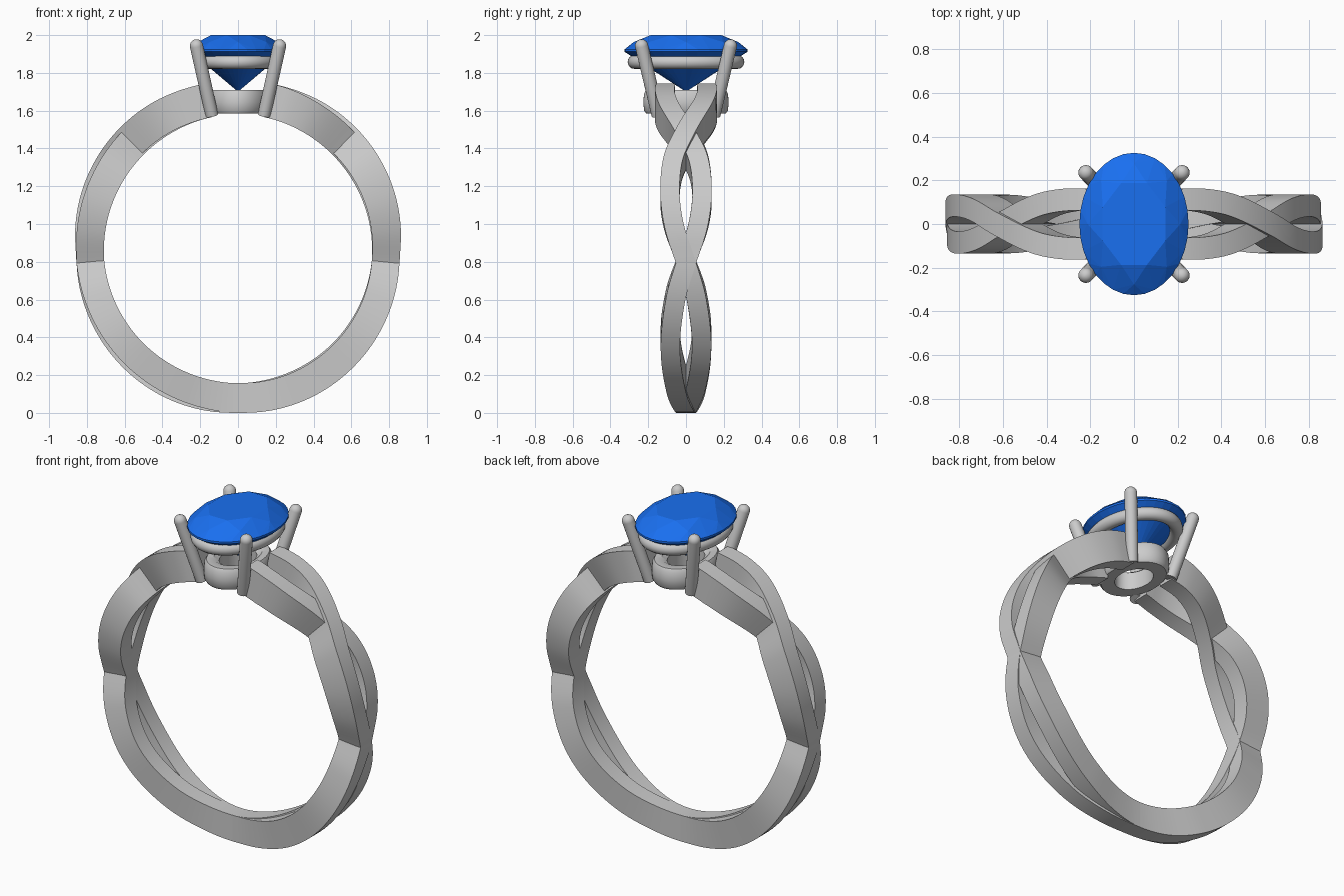
import bpy, bmesh
from math import sin, cos, pi, radians
from mathutils import Vector, Matrix

if "Cube" in bpy.data.objects:
    bpy.data.objects.remove(bpy.data.objects["Cube"])

CZ = 0.868  # height of the ring centre


def finish(name, bm, smooth=True):
    bmesh.ops.recalc_face_normals(bm, faces=bm.faces)
    me = bpy.data.meshes.new(name)
    bm.to_mesh(me)
    bm.free()
    ob = bpy.data.objects.new(name, me)
    bpy.context.collection.objects.link(ob)
    if smooth:
        bpy.ops.object.select_all(action='DESELECT')
        ob.select_set(True)
        bpy.context.view_layer.objects.active = ob
        bpy.ops.object.shade_smooth_by_angle(angle=radians(35))
    return ob


def sweep(bm, rings, closed):
    """Skin a list of closed cross-sections."""
    vs = [[bm.verts.new(p) for p in r] for r in rings]
    n, m = len(vs), len(vs[0])
    for i in range(n if closed else n - 1):
        a, b = vs[i], vs[(i + 1) % n]
        for j in range(m):
            k = (j + 1) % m
            bm.faces.new((a[j], a[k], b[k], b[j]))
    if not closed:
        bm.faces.new(vs[0])
        bm.faces.new(vs[-1])


# weave path of one half strand: angle from top, sideways shift, radial shift
PATH = [(11, .108, 0), (20, .112, .003), (30, .087, .008), (45, 0, .011),
        (57, -.067, .011), (70, -.085, .009), (82, -.062, .005), (95, 0, 0),
        (108, .055, -.005), (127, .083, -.009), (150, .052, -.01),
        (167, .014, -.006), (180, 0, 0)]


def path_at(a):
    """Smooth interpolation through PATH."""
    i = next(k for k in range(len(PATH) - 1) if a <= PATH[k + 1][0] + 1e-6)

    def slope(k, c):
        if k in (0, len(PATH) - 1):
            return 0
        p, q = PATH[k - 1], PATH[k + 1]
        return (q[c] - p[c]) / (q[0] - p[0])
    p, q = PATH[i], PATH[i + 1]
    h = q[0] - p[0]
    t = (a - p[0]) / h
    out = []
    for c in (1, 2):
        out.append(p[c] * (2*t**3 - 3*t*t + 1) + q[c] * (3*t*t - 2*t**3)
                   + h * slope(i, c) * (t**3 - 2*t*t + t)
                   + h * slope(i + 1, c) * (t**3 - t*t))
    return out


# two interwoven strands of the band
for sign, name in ((1, "strand_a"), (-1, "strand_b")):
    rings = []
    N = 160
    for i in range(N + 1):
        a = 11 + (338 * i / N)
        side = 1 if a <= 180 else -1
        t = a if side > 0 else 360 - a
        y, d = path_at(t)
        y *= sign * side
        # radial shift also swaps between strands under the half-turn symmetry
        d *= sign
        ro = 0.857 + 0.036 * max(0, cos(radians(t))) ** 0.8 + d
        if t > 90:
            ro += 0.011 * -cos(radians(t))
        ri = 0.711 + 0.4 * d
        slant = (path_at(min(t + 1, 180))[0] - path_at(max(t - 1, 11))[0]) / 2
        w = 0.051 * (1 + (slant * 180 / pi / 0.8) ** 2) ** 0.5
        s, c = sin(radians(a)), cos(radians(a))
        rings.append([(r * s, y + e * w, CZ + r * c)
                      for r, e in ((ri, -1), (ro, -1), (ro, 1), (ri, 1))])
    bm = bmesh.new()
    sweep(bm, rings, False)
    finish(name, bm)


def oval(name, section, n=64):
    """Oval ring: section points are (x half, y half, z)."""
    bm = bmesh.new()
    sweep(bm, [[(x * cos(2*pi*i/n), y * sin(2*pi*i/n), z) for x, y, z in section]
               for i in range(n)], True)
    return finish(name, bm)


# collar under the stone
oval("collar", [(.09, .125, 1.585), (.15, .21, 1.585), (.162, .222, 1.6),
                (.165, .226, 1.645), (.162, .222, 1.69), (.15, .21, 1.71),
                (.115, .16, 1.71), (.09, .125, 1.69)])

# gallery rail carrying the stone
oval("gallery_rail", [(.195 + .037 * cos(k*pi/8), .272 + .037 * cos(k*pi/8),
                       1.858 + .037 * sin(k*pi/8)) for k in range(16)])

# four prongs leaning outwards with round tips
for sx in (1, -1):
    for sy in (1, -1):
        lo = Vector((.138 * sx, .148 * sy, 1.575))
        hi = Vector((.22 * sx, .235 * sy, 1.943))
        axis = (hi - lo).normalized()
        u = axis.cross(Vector((0, 1, 0))).normalized()
        v = axis.cross(u)
        prof = [(lo, .034), (hi, .035)]
        prof += [(hi + axis * .035 * sin(radians(g)), .035 * cos(radians(g)))
                 for g in (15, 30, 45, 60, 75, 86)]
        bm = bmesh.new()
        sweep(bm, [[p + r * (u * cos(k*pi/10) + v * sin(k*pi/10)) for k in range(20)]
                   for p, r in prof], False)
        finish("prong_%s_%s" % ("right" if sx > 0 else "left",
                                "back" if sy > 0 else "front"), bm)

# oval faceted stone: hull of table, crown, girdle, pavilion and culet points
bm = bmesh.new()
for n, r, z, off in ((8, .62, 2.0, .5), (8, .85, 1.963, 0), (32, 1, 1.924, 0),
                     (32, 1, 1.912, 0), (8, .46, 1.797, .5)):
    for i in range(n):
        a = 2 * pi * (i + off) / n
        bm.verts.new((.25 * r * cos(a), .326 * r * sin(a), z))
bm.verts.new((0, 0, 1.70))
bmesh.ops.convex_hull(bm, input=bm.verts)
bmesh.ops.dissolve_limit(bm, angle_limit=radians(1), verts=bm.verts, edges=bm.edges)
stone = finish("stone", bm, smooth=False)
mat = bpy.data.materials.new("blue")
mat.diffuse_color = (0.01, 0.16, 0.87, 1)
mat.use_nodes = True
mat.node_tree.nodes["Principled BSDF"].inputs["Base Color"].default_value = mat.diffuse_color
stone.data.materials.append(mat)
